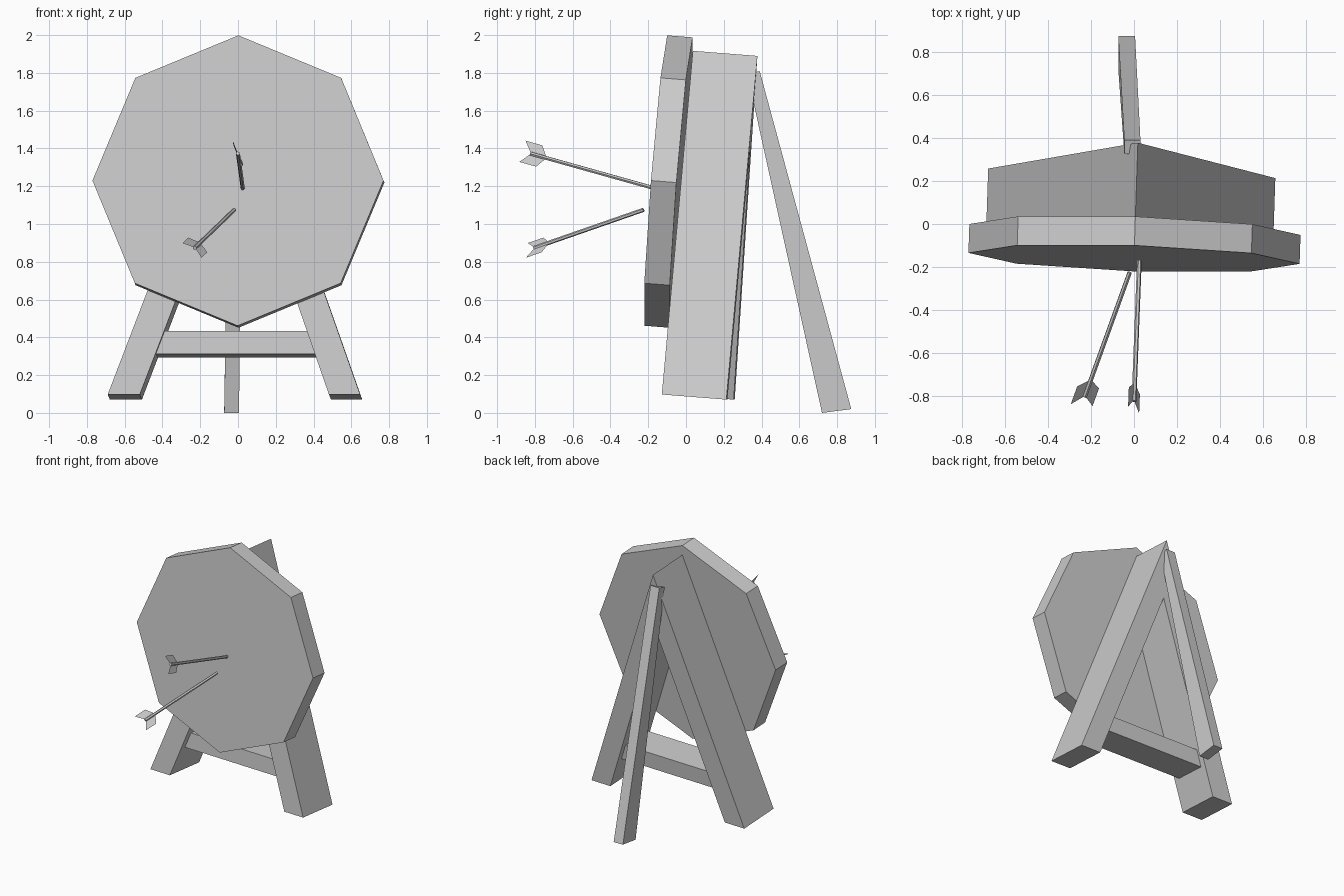
import bpy, math
from mathutils import Matrix, Vector

if "Cube" in bpy.data.objects:
    bpy.data.objects.remove(bpy.data.objects["Cube"])

# Shared lean of the board and stand
LEAN = (Matrix.Translation((0, -0.16, 1.23))
        @ Matrix.Rotation(math.radians(-1.9), 4, 'Z')
        @ Matrix.Rotation(math.radians(-4.5), 4, 'X'))


def make(name, verts, faces, matrix=Matrix()):
    mesh = bpy.data.meshes.new(name)
    mesh.from_pydata([matrix @ Vector(v) for v in verts], [], faces)
    mesh.update()
    ob = bpy.data.objects.new(name, mesh)
    bpy.context.collection.objects.link(ob)
    return ob


def loft(name, front, back, matrix=Matrix()):
    """Closed solid between two matching outlines (front is counter-clockwise from outside)."""
    n = len(front)
    faces = [tuple(range(n)), tuple(reversed(range(n, 2 * n)))]
    faces += [(i, i + n, (i + 1) % n + n, (i + 1) % n) for i in range(n)]
    return make(name, list(front) + list(back), faces, matrix)


def slab(name, outline, y0, y1, matrix=LEAN):
    return loft(name, [(x, y0, z) for x, z in outline],
                [(x, y1, z) for x, z in outline], matrix)


# Octagonal target board
R = 0.771
slab("target_board", [(R * math.cos(i * math.pi / 4), R * math.sin(i * math.pi / 4))
                      for i in range(8)], 0, 0.135)

# Mitred front legs, meeting at the peak
for name, outer, inner in (("left_leg", -0.692, -0.522), ("right_leg", 0.645, 0.48)):
    outline = [(outer, -1.125), (inner, -1.125), (0, 0.25), (0, 0.70)]
    if outer > 0:
        outline.reverse()
    slab(name, outline, 0.142, 0.485)

# Cross bar between the legs
slab("cross_bar", [(-0.45, -0.905), (0.42, -0.905), (0.39, -0.785), (-0.41, -0.785)], 0.19, 0.44)

# Tapered rear prop
loft("rear_prop",
     [(-0.073, 0.72, 0.0), (0.005, 0.72, 0.0), (0.03, 0.325, 1.79), (-0.045, 0.325, 1.79)],
     [(-0.073, 0.875, 0.02), (0.005, 0.875, 0.02), (0.03, 0.39, 1.81), (-0.045, 0.39, 1.81)])


# Arrows: thin shaft with a pair of swept vanes
def arrow(name, tip, tail, side):
    tip, tail = Vector(tip), Vector(tail)
    d = (tip - tail).normalized()
    w = Vector(side)
    w = (w - d * w.dot(d)).normalized()
    frame = Matrix((w, d, w.cross(d))).transposed().to_4x4()
    frame.translation = tail
    r = 0.011
    ring = [(r * math.cos(i * math.pi / 3), r * math.sin(i * math.pi / 3)) for i in range(6)]
    slab(name + "_shaft", ring, -0.005, (tip - tail).length, frame)
    half = [(0, 0), (0.064, -0.048), (0.064, 0.045), (0, 0.085)]
    verts = [(s * x, y, 0) for s in (1, -1) for x, y in half]
    make(name + "_vanes", verts, [(0, 1, 2, 3), (7, 6, 5, 4)], frame)


arrow("upper_arrow", (0.025, -0.17, 1.19), (0.0, -0.82, 1.372), (-0.055, 0.035, 0.12))
arrow("lower_arrow", (-0.02, -0.225, 1.075), (-0.228, -0.80, 0.875), (0.8, -0.05, -0.6))
